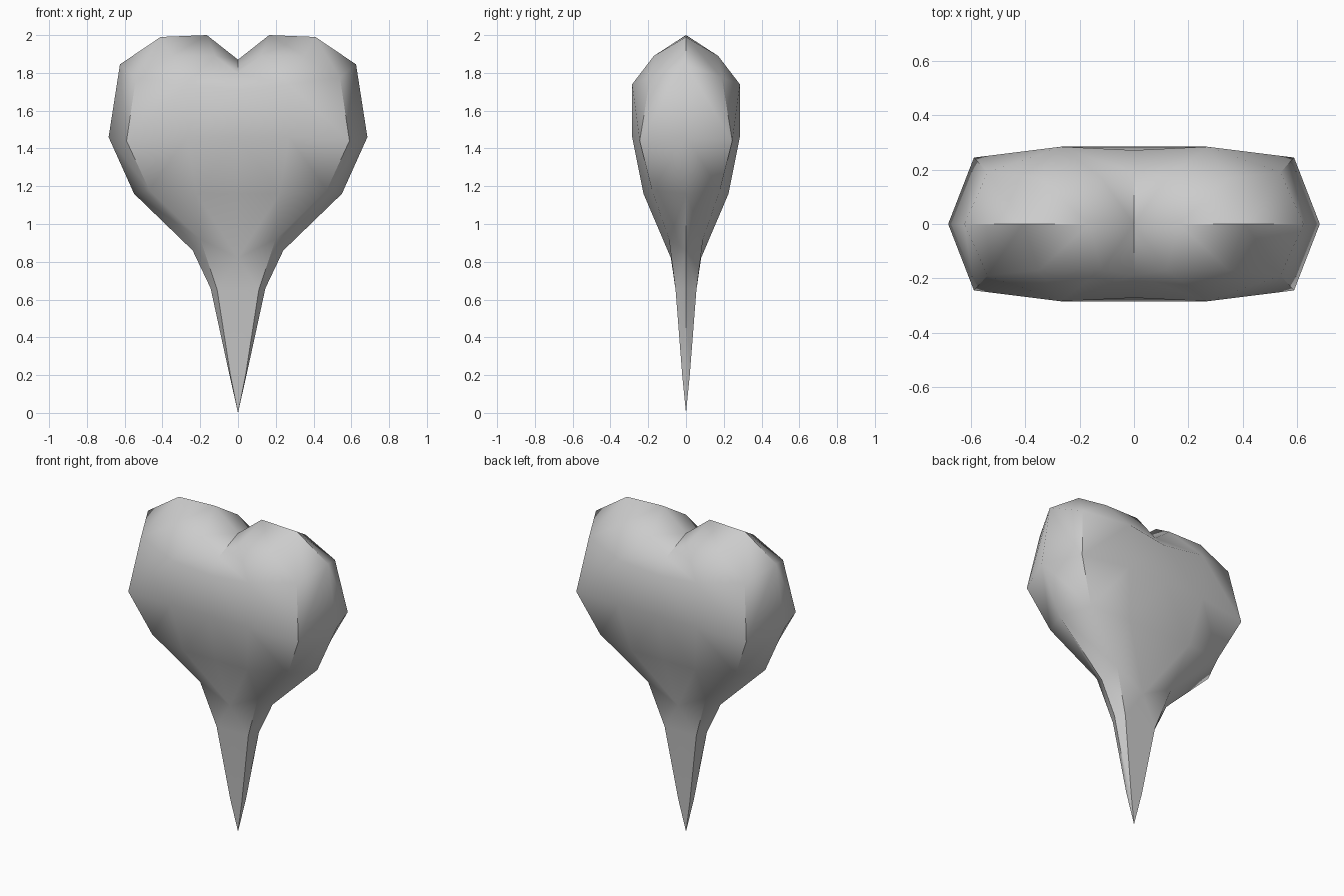
import bpy, bmesh, math

if "Cube" in bpy.data.objects:
    bpy.data.objects.remove(bpy.data.objects["Cube"])

# Right-half outline of the widest rim (x, z), on y = 0
rim = [(0, 1.87), (.165, 2.0), (.41, 1.99), (.625, 1.845), (.685, 1.46),
       (.55, 1.16), (.24, .86), (.145, .66), (.045, .2), (0, 0)]
# Right-half outline of the front face border (x, y, z)
border = [(0, -.19, 1.795), (.12, -.17, 1.89), (.35, -.17, 1.89), (.54, -.19, 1.775),
          (.59, -.245, 1.44), (.47, -.18, 1.18), (.2, -.09, .92),
          (.11, -.055, .65), (.04, -.02, .2), (0, 0, 0)]
# Centre line and bulge points of the front face
centre = [(0, -.272, 1.71), (0, -.285, 1.46), (0, -.225, 1.16), (0, -.08, .82),
          (0, -.055, .65), (0, -.02, .2)]
bulge = [(.27, -.285, 1.74), (.27, -.285, 1.46), (.22, -.225, 1.16)]


def quarter(bm, sx, sy):
    """Add one quarter of the heart, mirrored by the given signs."""
    def add(points):
        return [bm.verts.new((x * sx, y * sy, z)) for x, y, z in points]
    r = add([(x, 0, z) for x, z in rim[:-1]])
    i = add(border)
    m = add(centre)
    a, b, c = add(bulge)
    tip = i[9]
    # bevelled side band from rim to front face
    for k in range(8):
        bm.faces.new((r[k], r[k + 1], i[k + 1], i[k]))
    bm.faces.new((r[8], tip, i[8]))
    # domed heart face, then the tapering point
    for f in [(i[0], i[1], a, m[0]), (i[1], i[2], a), (i[2], i[3], a),
              (a, i[3], i[4], b), (b, i[4], i[5], c), (c, i[5], i[6]),
              (c, i[6], m[3], m[2]), (m[0], a, b, m[1]), (m[1], b, c, m[2]),
              (m[3], i[6], i[7], m[4]), (m[4], i[7], i[8], m[5]),
              (m[5], i[8], tip)]:
        bm.faces.new(f)


bm = bmesh.new()
for sx in (1, -1):
    for sy in (1, -1):
        quarter(bm, sx, sy)
bmesh.ops.remove_doubles(bm, verts=bm.verts[:], dist=.0005)
bmesh.ops.recalc_face_normals(bm, faces=bm.faces[:])
mesh = bpy.data.meshes.new("pointed_heart")
bm.to_mesh(mesh)
bm.free()

heart = bpy.data.objects.new("pointed_heart", mesh)
bpy.context.collection.objects.link(heart)
bpy.context.view_layer.objects.active = heart
heart.select_set(True)
bpy.ops.object.shade_smooth_by_angle(angle=math.radians(50))
